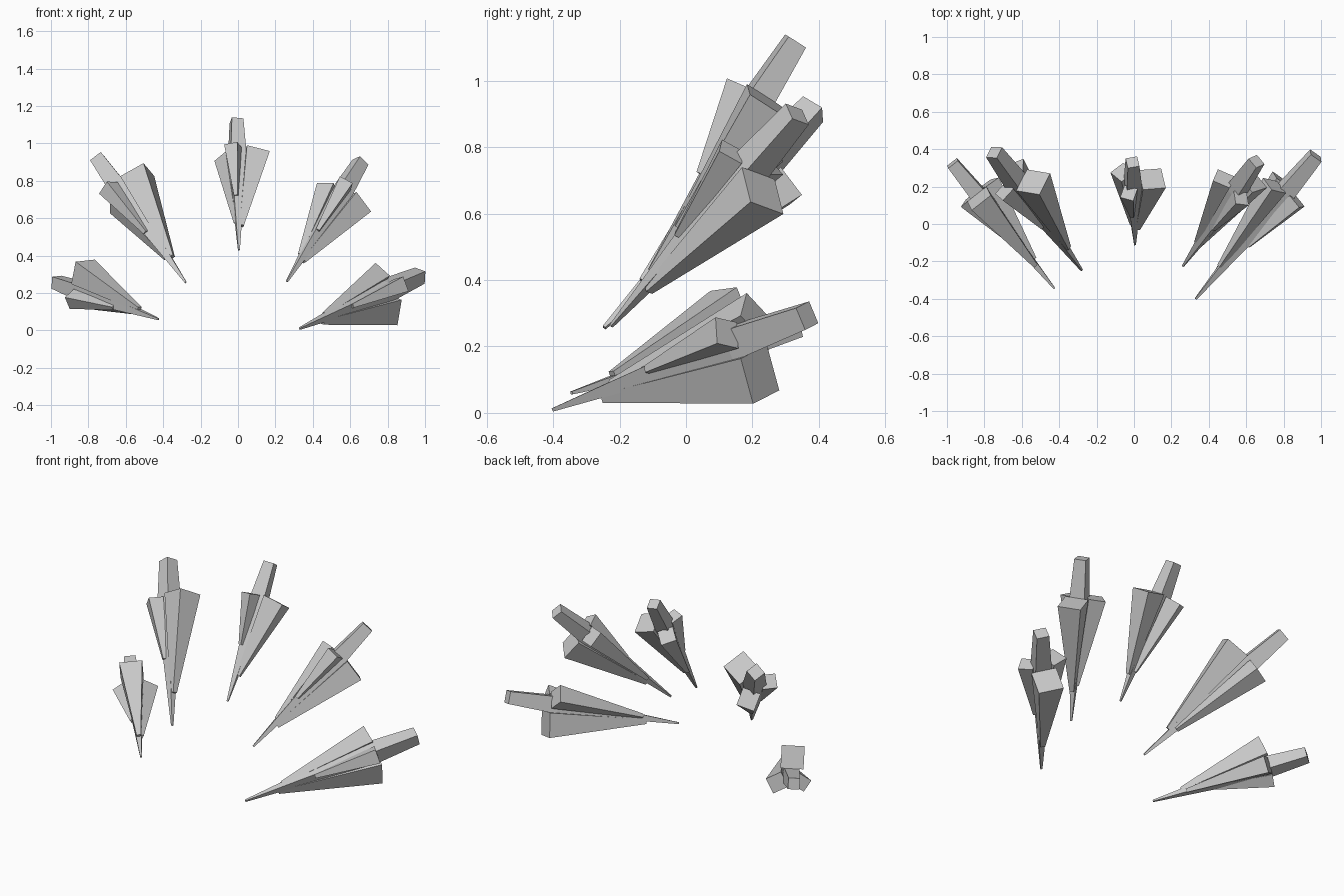
import bpy, bmesh, math
from mathutils import Vector, Matrix

if "Cube" in bpy.data.objects:
    bpy.data.objects.remove(bpy.data.objects["Cube"])

grey = bpy.data.materials.new("pale_grey")
grey.diffuse_color = (0.58, 0.58, 0.58, 1)
grey.use_nodes = True
grey.node_tree.nodes["Principled BSDF"].inputs["Base Color"].default_value = grey.diffuse_color

# tip, butt end, roll in degrees, thickness of each dart
DARTS = [
    ("far_left", (-0.425, -0.345, 0.06), (-0.97, 0.325, 0.258), 265, 0.93),
    ("upper_left", (-0.28, -0.246, 0.257), (-0.748, 0.383, 0.915), 308, 1.03),
    ("centre", (0.005, -0.11, 0.43), (-0.008, 0.33, 1.12), 10, 0.90),
    ("upper_right", (0.262, -0.225, 0.262), (0.655, 0.335, 0.9), 68, 0.95),
    ("far_right", (0.33, -0.40, 0.01), (0.972, 0.365, 0.293), 107, 1.02),
]

# angle, start along shaft, start radius, start side, end radius, end side
SHARDS = [
    ("large_shard", 0, 0.19, 0.018, 0.026, 0.115, 0.140),
    ("medium_shard", 120, 0.22, 0.018, 0.022, 0.096, 0.102),
    ("small_shard", 240, 0.40, 0.032, 0.022, 0.079, 0.082),
]
SHARD_END = 0.755


def square_ring(bm, centre, a, b, side):
    h = side / 2
    return [bm.verts.new(centre + a * (i * h) + b * (j * h))
            for i, j in ((-1, -1), (1, -1), (1, 1), (-1, 1))]


def square_loft(name, sections, a, b):
    """Solid through square sections given as (centre, side)."""
    bm = bmesh.new()
    rings = [square_ring(bm, c, a, b, s) for c, s in sections]
    for lo, hi in zip(rings, rings[1:]):
        for i in range(4):
            k = (i + 1) % 4
            bm.faces.new((lo[i], lo[k], hi[k], hi[i]))
    bm.faces.new(rings[0][::-1])
    bm.faces.new(rings[-1])
    bmesh.ops.recalc_face_normals(bm, faces=bm.faces)
    mesh = bpy.data.meshes.new(name)
    bm.to_mesh(mesh)
    bm.free()
    mesh.materials.append(grey)
    ob = bpy.data.objects.new(name, mesh)
    bpy.context.collection.objects.link(ob)


for place, tip, end, roll, w in DARTS:
    tip, end = Vector(tip), Vector(end)
    length = (end - tip).length
    u = (end - tip).normalized()
    level = Vector((u.y, -u.x, 0)).normalized()
    f1 = Matrix.Rotation(math.radians(roll), 3, u) @ level
    f2 = u.cross(f1)

    # central shaft: sharp tip, widest past the middle, slimmer butt
    square_loft(place + "_shaft",
                [(tip, 0.010 * w), (tip + u * 0.72 * length, 0.095 * w), (end, 0.070 * w)],
                f1, f2)

    # three shards flaring out around the shaft
    for name, ang, s0, r0, d0, r1, d1 in SHARDS:
        out = Matrix.Rotation(math.radians(ang), 3, u) @ f1
        p0 = tip + u * s0 * length + out * r0 * w
        p1 = tip + u * SHARD_END * length + out * r1 * w
        axis = (p1 - p0).normalized()
        side = axis.cross(out).normalized()
        square_loft(place + "_" + name, [(p0, d0 * w), (p1, d1 * w)],
                    side.cross(axis), side)
